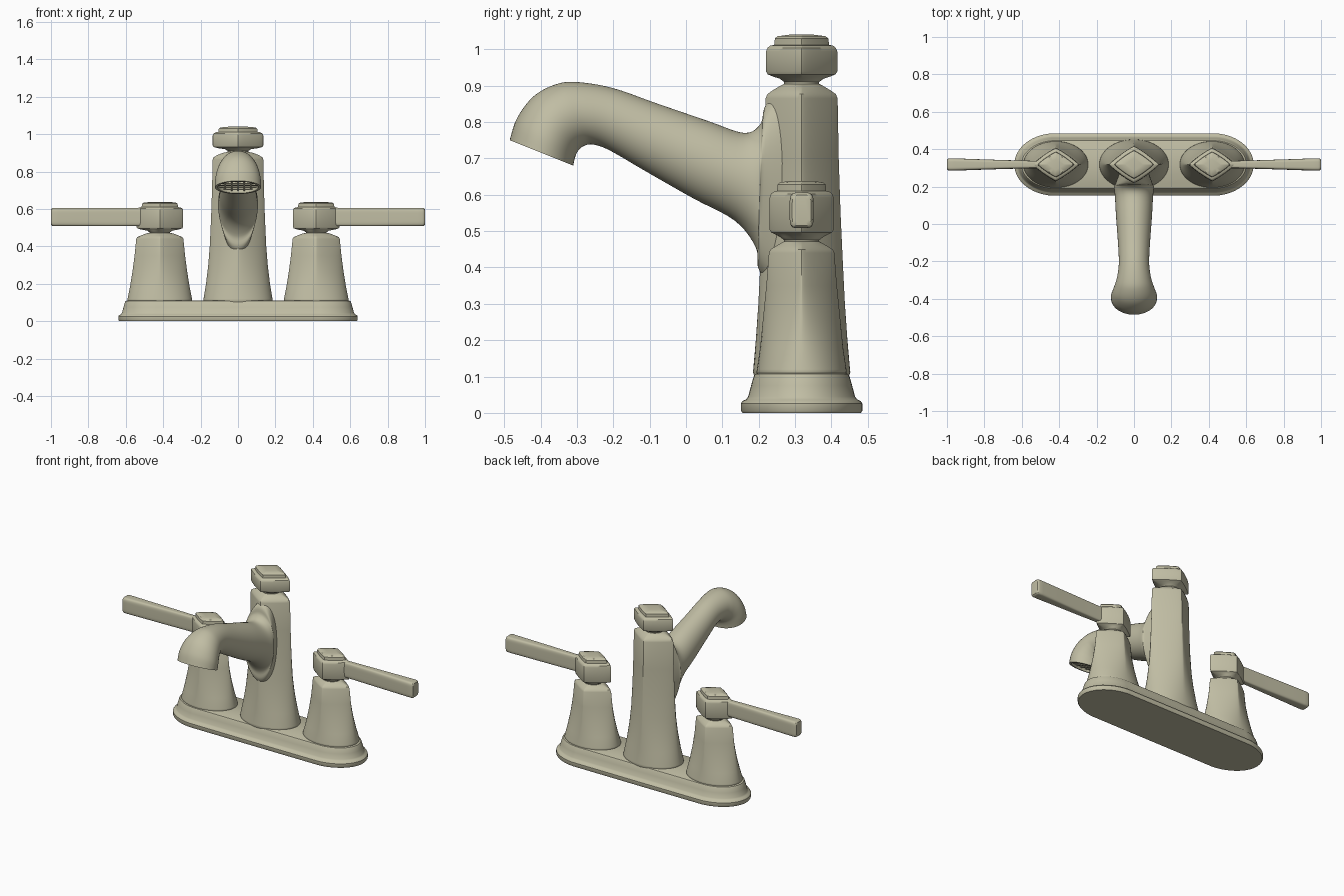
import bpy, math
from mathutils import Vector

if "Cube" in bpy.data.objects:
    bpy.data.objects.remove(bpy.data.objects["Cube"])

CY = 0.318      # depth of the column line
N = 64          # points per cross-section

metal = bpy.data.materials.new("warm nickel")
metal.diffuse_color = (0.53, 0.51, 0.37, 1)
metal.use_nodes = True
metal.node_tree.nodes["Principled BSDF"].inputs["Base Color"].default_value = metal.diffuse_color


def unit(p):
    """Unit section: p=2 ellipse, p near 1 diamond, large p rounded box."""
    pts = []
    for i in range(N):
        t = 2 * math.pi * i / N
        c, s = math.cos(t), math.sin(t)
        pts.append((math.copysign(abs(c) ** (2 / p), c),
                    math.copysign(abs(s) ** (2 / p), s)))
    return pts


def skin(name, rings, angle=35):
    """Closed surface through a list of equal-length rings."""
    n = len(rings[0])
    verts = [v for r in rings for v in r]
    faces = [(k * n + i, k * n + (i + 1) % n, (k + 1) * n + (i + 1) % n, (k + 1) * n + i)
             for k in range(len(rings) - 1) for i in range(n)]
    faces += [tuple(range(n))[::-1], tuple(range(len(verts) - n, len(verts)))]
    me = bpy.data.meshes.new(name)
    me.from_pydata(verts, [], faces)
    me.materials.append(metal)
    me.shade_smooth()
    me.set_sharp_from_angle(angle=math.radians(angle))
    ob = bpy.data.objects.new(name, me)
    bpy.context.collection.objects.link(ob)
    return ob


def tower(name, cx, profile):
    """Vertical loft; profile rows are z, half x, half y, section power."""
    return skin(name, [[(cx + a * u, CY + b * v, z) for u, v in unit(p)]
                       for z, a, b, p in profile])


def smooth_rows(rows, steps=5):
    """Catmull-Rom interpolation of numeric rows."""
    out = []
    for i in range(len(rows) - 1):
        p0, p1 = rows[max(i - 1, 0)], rows[i]
        p2, p3 = rows[i + 1], rows[min(i + 2, len(rows) - 1)]
        for k in range(steps):
            t = k / steps
            out.append(tuple(0.5 * (2 * b + (c - a) * t + (2 * a - 5 * b + 4 * c - d) * t * t
                                    + (3 * b - a - 3 * c + d) * t ** 3)
                             for a, b, c, d in zip(p0, p1, p2, p3)))
    return out + [rows[-1]]


def knob(name, cx, z, h, a, b):
    """Diamond knob with waisted neck below and a stepped cap above."""
    tower(name, cx, [
        (z - 0.035, 0.055, 0.048, 2), (z - 0.015, 0.055, 0.048, 2),
        (z - 0.006, 0.068, 0.06, 1.8), (z, 0.8 * a, 0.8 * b, 1.2),
        (z + 0.006, 0.96 * a, 0.95 * b, 1.13), (z + 0.014, a, b, 1.12),
        (z + h - 0.016, a, b, 1.12), (z + h - 0.006, 0.97 * a, 0.96 * b, 1.13),
        (z + h, 0.88 * a, 0.88 * b, 1.13), (z + h + 0.002, 0.78 * a, 0.77 * b, 1.13),
        (z + h + 0.02, 0.76 * a, 0.75 * b, 1.13), (z + h + 0.026, 0.68 * a, 0.67 * b, 1.13),
        (z + h + 0.03, 0.35 * a, 0.35 * b, 1.13)])


# Base plate: stretched oval with a stepped lip
def oval(ins, z):
    return [(math.copysign(0.42, u) * (abs(u) > 1e-6) + (0.22 - ins) * u,
             CY + (0.167 - ins) * v, z) for u, v in unit(2)]


skin("base_plate", [oval(i, z) for i, z in (
    (0.004, 0), (0, 0.006), (0, 0.026), (0.005, 0.033), (0.014, 0.037), (0.02, 0.045),
    (0.028, 0.075), (0.035, 0.1), (0.039, 0.107), (0.046, 0.11))])

# Centre column: oval foot turning into a diamond
tower("centre_column", 0, [
    (0.1, 0.18, 0.13, 2), (0.112, 0.185, 0.134, 2), (0.12, 0.184, 0.133, 2),
    (0.2, 0.171, 0.126, 1.75), (0.3, 0.159, 0.119, 1.5), (0.4, 0.151, 0.114, 1.33),
    (0.55, 0.144, 0.107, 1.2), (0.7, 0.139, 0.102, 1.13), (0.865, 0.135, 0.099, 1.12),
    (0.877, 0.13, 0.094, 1.13), (0.888, 0.11, 0.078, 1.18), (0.9, 0.08, 0.058, 1.5),
    (0.905, 0.055, 0.048, 2)])
knob("centre_knob", 0, 0.925, 0.085, 0.135, 0.098)

# Handles: pedestal, knob and flat lever on each side
for side, sx in (("left", -1), ("right", 1)):
    cx = 0.418 * sx
    tower(side + "_pedestal", cx, [
        (0.1, 0.168, 0.12, 2), (0.112, 0.173, 0.124, 2), (0.12, 0.172, 0.123, 2),
        (0.18, 0.16, 0.114, 1.75), (0.26, 0.147, 0.106, 1.45), (0.35, 0.135, 0.097, 1.22),
        (0.44, 0.126, 0.09, 1.12), (0.45, 0.12, 0.085, 1.13), (0.458, 0.1, 0.072, 1.2),
        (0.468, 0.075, 0.055, 1.5), (0.472, 0.055, 0.048, 2)])
    knob(side + "_knob", cx, 0.49, 0.118, 0.125, 0.088)
    lever = [(0.44, 0.02, 0.047), (0.55, 0.02, 0.048), (0.7, 0.024, 0.049),
             (0.85, 0.029, 0.049), (0.96, 0.033, 0.049), (0.985, 0.033, 0.049),
             (0.994, 0.031, 0.047), (0.999, 0.026, 0.042), (1.0, 0.018, 0.034)]
    # order of section points flips with the side so faces point outward
    skin(side + "_lever", [[(sx * x, CY + a * u * sx, 0.557 + b * v) for u, v in unit(5)]
                           for x, a, b in lever])

# Spout: rows are top y, top z, bottom y, bottom z, half width
stations = [(0.30, 0.90, 0.30, 0.30, 0.07), (0.222, 0.85, 0.205, 0.385, 0.1),
            (0.205, 0.795, 0.192, 0.455, 0.107), (0.16, 0.77, 0.135, 0.528, 0.102),
            (0.06, 0.803, 0.02, 0.59, 0.096), (-0.08, 0.851, -0.11, 0.664, 0.086),
            (-0.2, 0.893, -0.21, 0.722, 0.081), (-0.3, 0.91, -0.255, 0.738, 0.089),
            (-0.36, 0.903, -0.279, 0.735, 0.1), (-0.42, 0.87, -0.296, 0.722, 0.113),
            (-0.465, 0.81, -0.305, 0.703, 0.122), (-0.485, 0.75, -0.31, 0.68, 0.123)]


def spout_ring(row, scale=1.0, lift=0.0):
    top, low = Vector((0, row[0], row[1])), Vector((0, row[2], row[3]))
    mid, half = (top + low) / 2, (top - low) / 2
    up = Vector((0, -half.z, half.y)).normalized() * -lift
    return [mid + up + half * (v * scale) + Vector((row[4] * u * scale, 0, 0))
            for u, v in unit(2)]


rings = [spout_ring(r) for r in smooth_rows(stations)]
end = stations[-1]
mouth = [spout_ring(end, 0.88), spout_ring(end, 0.85, 0.025)]
skin("spout", rings + mouth, 50)

# Aerator grille: thin crossing bars just inside the mouth
top, low = Vector((0, end[0], end[1])), Vector((0, end[2], end[3]))
mid, d = (top + low) / 2, (top - low).normalized()
half_h = (top - low).length / 2
inward = Vector((0, d.z, -d.y))
across = Vector((1, 0, 0))
for axis, other, reach, span in ((across, d, end[4], half_h), (d, across, half_h, end[4])):
    for k in range(-2, 3):
        f = k * 0.28
        length = 0.85 * reach * math.sqrt(1 - (f / 0.85) ** 2)
        centre = mid + other * (f * span) + inward * 0.015
        ring = [(-0.004, -0.012), (0.004, -0.012), (0.004, 0.004), (-0.004, 0.004)]
        skin("aerator_bar", [[centre + axis * s * length + other * a - inward * b
                              for a, b in ring] for s in (-1, 1)])

# Make every surface face outward
import bmesh
for ob in bpy.data.objects:
    bm = bmesh.new()
    bm.from_mesh(ob.data)
    bmesh.ops.recalc_face_normals(bm, faces=bm.faces)
    bm.to_mesh(ob.data)
    bm.free()
